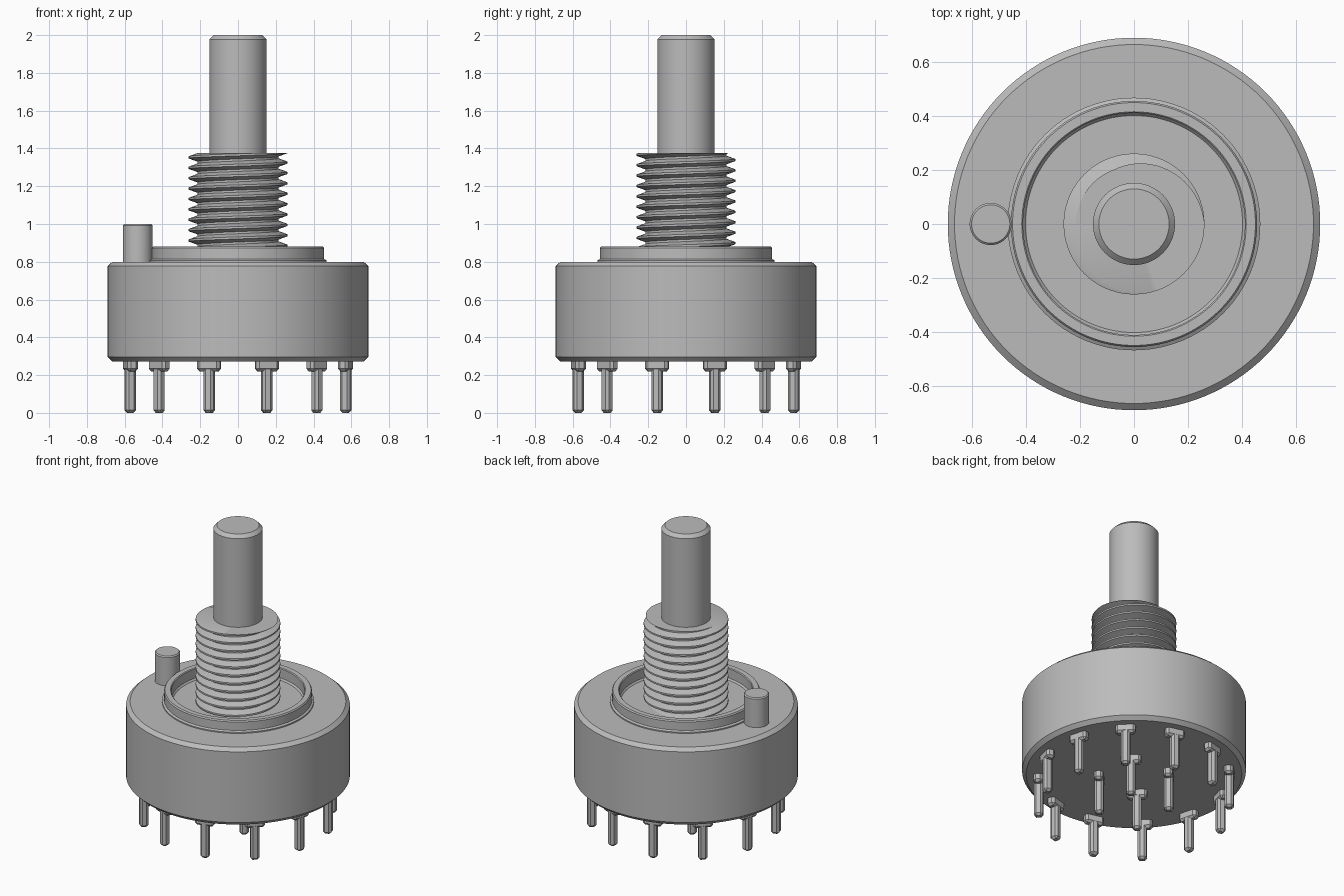
import bpy, bmesh, math
from mathutils import Matrix, Vector

cube = bpy.data.objects.get("Cube")
if cube:
    bpy.data.objects.remove(cube, do_unlink=True)

grey = bpy.data.materials.new("plain grey")
grey.use_nodes = True
colour = (0.5, 0.5, 0.5, 1)
grey.diffuse_color = colour
grey.node_tree.nodes["Principled BSDF"].inputs["Base Color"].default_value = colour


def finish(bm, name, angle=30):
    """Turn a bmesh into a shaded, coloured object."""
    bmesh.ops.recalc_face_normals(bm, faces=bm.faces)
    mesh = bpy.data.meshes.new(name)
    bm.to_mesh(mesh)
    bm.free()
    mesh.materials.append(grey)
    ob = bpy.data.objects.new(name, mesh)
    bpy.context.scene.collection.objects.link(ob)
    bpy.ops.object.select_all(action='DESELECT')
    ob.select_set(True)
    bpy.context.view_layer.objects.active = ob
    bpy.ops.object.shade_smooth_by_angle(angle=math.radians(angle))
    return ob


def lathe(name, profile, x=0, steps=96):
    """Revolve (radius, height) points around a vertical axis at x."""
    bm = bmesh.new()
    verts = [bm.verts.new((r, 0, z)) for r, z in profile]
    edges = [bm.edges.new(pair) for pair in zip(verts, verts[1:])]
    bmesh.ops.spin(bm, geom=verts + edges, cent=(0, 0, 0), axis=(0, 0, 1),
                   angle=math.tau, steps=steps)
    bmesh.ops.remove_doubles(bm, verts=bm.verts, dist=1e-4)
    bmesh.ops.translate(bm, verts=bm.verts, vec=(x, 0, 0))
    return finish(bm, name)


def add_block(bm, size, centre, bevel):
    """Add a bevelled block to a bmesh."""
    part = bmesh.new()
    bmesh.ops.create_cube(part, size=1)
    bmesh.ops.scale(part, vec=size, verts=part.verts)
    bmesh.ops.bevel(part, geom=part.edges[:], offset=bevel, segments=1,
                    affect='EDGES')
    bmesh.ops.translate(part, vec=centre, verts=part.verts)
    temp = bpy.data.meshes.new("temp")
    part.to_mesh(temp)
    part.free()
    bm.from_mesh(temp)
    bpy.data.meshes.remove(temp)


def pin(name, radius, angle):
    """T-shaped terminal with its crossbar along the tangent."""
    bm = bmesh.new()
    add_block(bm, (0.055, 0.055, 0.27), (radius, 0, 0.135), 0.014)
    add_block(bm, (0.056, 0.125, 0.08), (radius, 0, 0.26), 0.014)
    bmesh.ops.rotate(bm, verts=bm.verts, cent=(0, 0, 0),
                     matrix=Matrix.Rotation(angle, 3, 'Z'))
    return finish(bm, name)


def thread(name, root, crest, pitch, bottom, top, steps=72):
    """Right-handed helical thread, trimmed flat and capped at both ends."""
    bm = bmesh.new()
    shape = [(root, 0), (root, 0.15), (crest, 0.45), (crest, 0.65), (root, 0.95)]
    turns = math.ceil((top - bottom) / pitch) + 3
    rows = []
    for i in range(turns * steps + 1):
        a = math.tau * i / steps
        base = bottom + pitch * (i / steps - 2)
        rows.append([bm.verts.new((r * math.cos(a), r * math.sin(a), base + pitch * f))
                     for r, f in shape])
    for a, b in zip(rows, rows[1:]):
        for j in range(len(shape) - 1):
            bm.faces.new((a[j], b[j], b[j + 1], a[j + 1]))
    # Bridge each turn to the next
    for i in range(len(rows) - steps - 1):
        a, b, c, d = rows[i], rows[i + 1], rows[i + 1 + steps], rows[i + steps]
        bm.faces.new((a[-1], b[-1], c[0], d[0]))
    for z, side in ((bottom, -1), (top, 1)):
        cut = bmesh.ops.bisect_plane(
            bm, geom=bm.verts[:] + bm.edges[:] + bm.faces[:], dist=1e-6,
            plane_co=Vector((0, 0, z)), plane_no=Vector((0, 0, side)),
            clear_outer=True)
        rim = [e for e in cut["geom_cut"] if isinstance(e, bmesh.types.BMEdge)]
        centre = bm.verts.new((0, 0, z))
        for e in rim:
            bm.faces.new((e.verts[0], e.verts[1], centre))
    return finish(bm, name, 25)


# Round housing with bevelled rims
lathe("housing", [(0, 0.272), (0.665, 0.272), (0.69, 0.297), (0.69, 0.778),
                  (0.665, 0.8), (0, 0.8)], steps=128)

# Raised collar around the bushing
lathe("collar_ring", [(0.468, 0.799), (0.468, 0.808), (0.456, 0.815), (0.456, 0.872),
                      (0.45, 0.88), (0.416, 0.88), (0.411, 0.875), (0.411, 0.812),
                      (0.402, 0.801)])

# Threaded bushing and shaft
thread("threaded_bushing", 0.215, 0.261, 0.055, 0.8, 1.375)
lathe("shaft", [(0, 1.37), (0.152, 1.37), (0.152, 1.978), (0.13, 2), (0, 2)])

# Locating peg
lathe("locating_peg", [(0, 0.79), (0.078, 0.79), (0.078, 0.993), (0.071, 1), (0, 1)],
      x=-0.531, steps=48)

# Outer and inner rings of terminals
for i in range(12):
    pin(f"outer_pin_{i + 1}", 0.59, math.radians(15 + 30 * i))
for i in range(4):
    pin(f"inner_pin_{i + 1}", 0.215, math.radians(45 + 90 * i))
